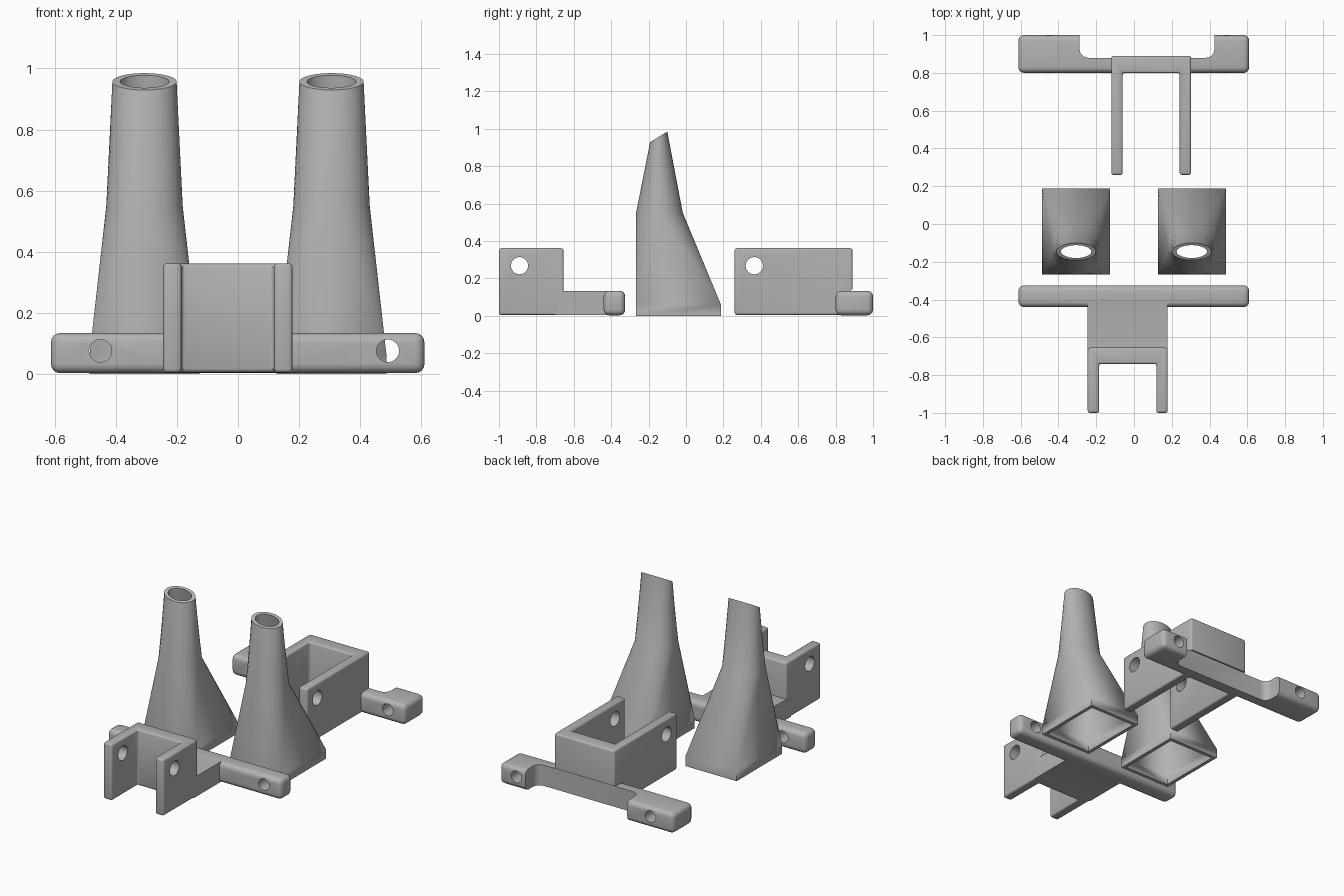
import bpy, bmesh
from math import sin, cos, pi

if "Cube" in bpy.data.objects:
    bpy.data.objects.remove(bpy.data.objects["Cube"])

GREY = (0.45, 0.45, 0.45, 1)
mat = bpy.data.materials.new("plain grey")
mat.use_nodes = True
mat.diffuse_color = GREY
mat.node_tree.nodes["Principled BSDF"].inputs["Base Color"].default_value = GREY


def to_object(name, bm):
    bmesh.ops.recalc_face_normals(bm, faces=bm.faces)
    mesh = bpy.data.meshes.new(name)
    bm.to_mesh(mesh)
    bm.free()
    mesh.materials.append(mat)
    obj = bpy.data.objects.new(name, mesh)
    bpy.context.collection.objects.link(obj)
    return obj


def prism(name, outline, z0, z1, round_all=0, round_upright=0, steps=4):
    """Extrude a plan outline from z0 to z1 and round its edges."""
    bm = bmesh.new()
    face = bm.faces.new([bm.verts.new((x, y, z0)) for x, y in outline])
    top = bmesh.ops.extrude_face_region(bm, geom=[face])["geom"]
    for v in top:
        if isinstance(v, bmesh.types.BMVert):
            v.co.z = z1
    bmesh.ops.recalc_face_normals(bm, faces=bm.faces)
    edges = list(bm.edges)
    if round_upright:
        edges = [e for e in edges if abs(e.verts[0].co.z - e.verts[1].co.z) > 0.001]
    if round_all or round_upright:
        bmesh.ops.bevel(bm, geom=edges, offset=round_all or round_upright,
                        segments=steps, profile=0.5, affect='EDGES')
    return to_object(name, bm)


def rect(x0, x1, y0, y1):
    return [(x0, y0), (x1, y0), (x1, y1), (x0, y1)]


def rod(axis, a, z, y, radius):
    """Long cylinder cutter along x or y."""
    bm = bmesh.new()
    bmesh.ops.create_cone(bm, cap_ends=True, segments=32, radius1=radius,
                          radius2=radius, depth=2 if axis == 'x' else 0.5)
    for v in bm.verts:
        p = v.co.copy()
        v.co = (p.z, y + p.x, z + p.y) if axis == 'x' else (a + p.x, y + p.z, z + p.y)
    return to_object("drill", bm)


def combine(obj, other, operation):
    """Apply a boolean and discard the helper."""
    mod = obj.modifiers.new("bool", 'BOOLEAN')
    mod.object, mod.operation, mod.solver = other, operation, 'EXACT'
    graph = bpy.context.evaluated_depsgraph_get()
    mesh = bpy.data.meshes.new_from_object(obj.evaluated_get(graph))
    obj.modifiers.clear()
    obj.data = mesh
    bpy.data.objects.remove(other)


def smooth(obj):
    bpy.ops.object.select_all(action='DESELECT')
    obj.select_set(True)
    bpy.context.view_layer.objects.active = obj
    bpy.ops.object.shade_smooth_by_angle(angle=pi / 6)


def clevis(x0, x1, y0, y_wall, y1):
    """Three-sided box, open towards the front."""
    t = 0.06
    outline = [(x0, y0), (x0 + t, y0), (x0 + t, y_wall), (x1 - t, y_wall),
               (x1 - t, y0), (x1, y0), (x1, y1), (x0, y1)]
    return prism("clevis", outline, 0.005, 0.362, round_all=0.012, steps=3)


def drill_bracket(obj, bar_y, arm_y):
    for x in (-0.45, 0.49):
        combine(obj, rod('y', x, 0.076, bar_y, 0.037), 'DIFFERENCE')
    combine(obj, rod('x', 0, 0.268, arm_y, 0.046), 'DIFFERENCE')
    smooth(obj)


BAR = (0.003, 0.134)

# Front bracket: crossbar, connecting plate and clevis
front = prism("front_bracket", rect(-0.612, 0.61, -0.44, -0.325), *BAR, round_all=0.03)
combine(front, prism("plate", rect(-0.245, 0.178, -0.70, -0.37), 0.005, 0.133), 'UNION')
combine(front, clevis(-0.245, 0.178, -1.0, -0.74, -0.655), 'UNION')
drill_bracket(front, -0.38, -0.89)

# Rear bracket: notched crossbar and longer clevis
rear = prism("rear_bracket", rect(-0.612, 0.61, 0.80, 1.0), *BAR, round_all=0.03)
combine(rear, clevis(-0.12, 0.302, 0.26, 0.80, 0.89), 'UNION')
notch = prism("notch", rect(-0.288, 0.426, 0.88, 1.2), -0.1, 0.14, round_upright=0.045)
combine(rear, notch, 'DIFFERENCE')
drill_bracket(rear, 0.9, 0.365)


# Hollow nozzles: rectangular foot blending into a round, slanted spout
N = 48


def shell(bm, cx, inset, rx, ry):
    """One skin of a nozzle; returns its foot corners and top ring."""
    hx, y0, y1 = 0.18 - inset, -0.267 + inset, 0.187 - inset
    r = 0.125 - inset
    corners = [(cx + hx, y1), (cx - hx, y1), (cx - hx, y0), (cx + hx, y0)]
    foot = [bm.verts.new((x, y, 0)) for x, y in corners]
    brim = [bm.verts.new((x, y, 0.06)) for x, y in corners]
    angles = [2 * pi * i / N for i in range(N)]
    waist = [bm.verts.new((cx + r * cos(a), -0.142 + r * sin(a), 0.55)) for a in angles]
    top = [bm.verts.new((cx + rx * cos(a), -0.146 + ry * sin(a),
                         0.957 + 0.6 * ry * sin(a))) for a in angles]
    q = N // 4
    for k in range(4):
        n = (k + 1) % 4
        bm.faces.new((foot[k], foot[n], brim[n], brim[k]))
        bm.faces.new((brim[k], brim[n], waist[n * q]))
        for i in range(k * q, k * q + q):
            bm.faces.new((brim[k], waist[(i + 1) % N], waist[i]))
    for i in range(N):
        j = (i + 1) % N
        bm.faces.new((waist[i], waist[j], top[j], top[i]))
    return foot, top


for side, cx in (("left", 0.306), ("right", -0.306)):
    bm = bmesh.new()
    outer = shell(bm, cx, 0, 0.105, 0.046)
    inner = shell(bm, cx, 0.022, 0.08, 0.034)
    for a, b in zip(outer, inner):
        for i in range(len(a)):
            j = (i + 1) % len(a)
            bm.faces.new((a[i], a[j], b[j], b[i]))
    smooth(to_object(side + "_nozzle", bm))
